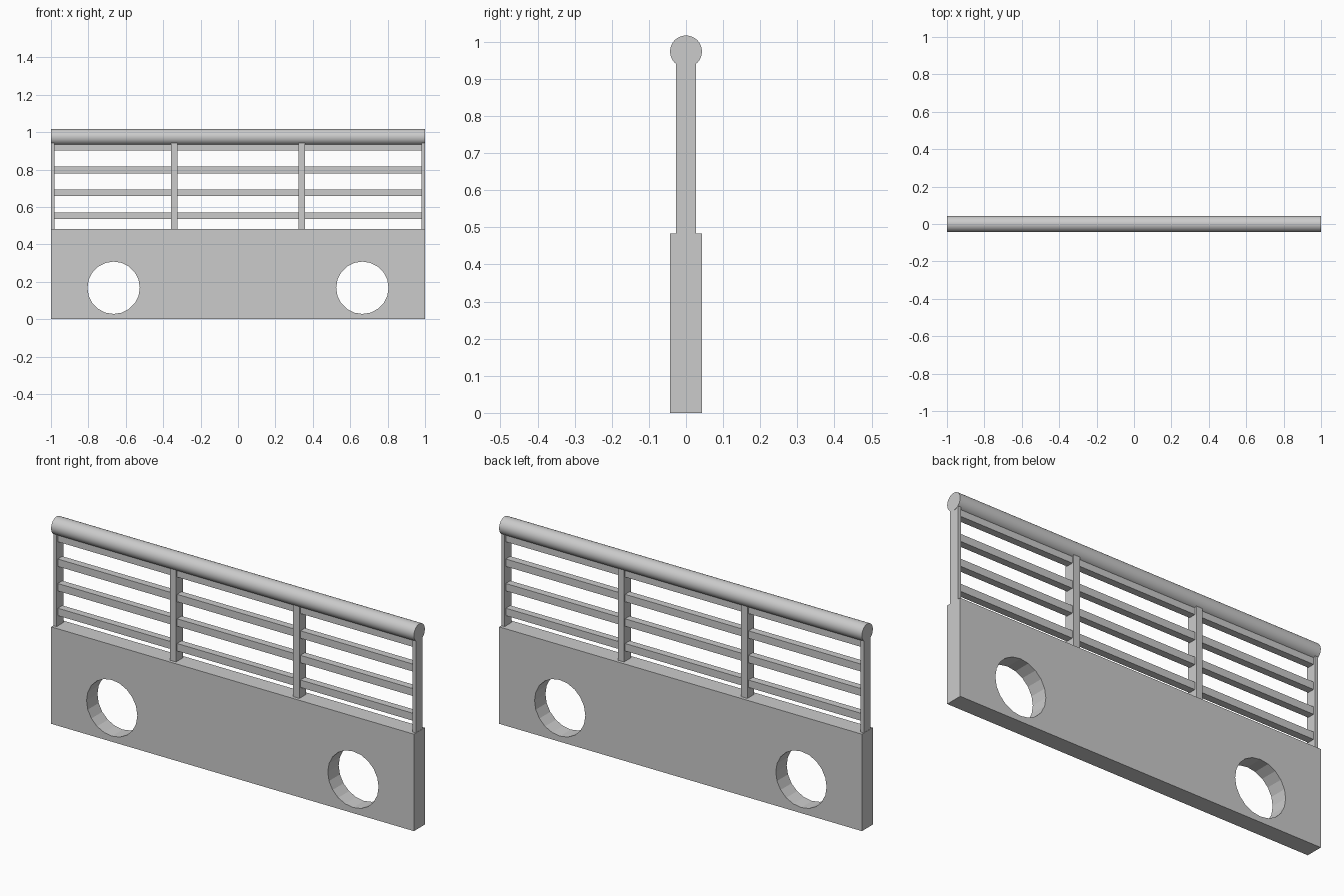
import bpy, math

if "Cube" in bpy.data.objects:
    bpy.data.objects.remove(bpy.data.objects["Cube"])

HALF_T = 0.043      # wall half thickness
WALL_TOP = 0.483
TUBE_Z, TUBE_R = 0.974, 0.043


def box(name, loc, size):
    bpy.ops.mesh.primitive_cube_add(size=1, location=loc)
    ob = bpy.context.object
    ob.name = name
    ob.scale = size
    bpy.ops.object.transform_apply(location=False, rotation=False, scale=True)
    return ob


def cylinder(name, loc, radius, depth, rot, sides):
    bpy.ops.mesh.primitive_cylinder_add(vertices=sides, radius=radius, depth=depth,
                                        location=loc, rotation=rot)
    ob = bpy.context.object
    ob.name = name
    return ob


# Solid lower wall with two round openings
wall = box("wall", (0, 0, WALL_TOP / 2), (2, HALF_T * 2, WALL_TOP))
for side in (-1, 1):
    cutter = cylinder("opening_cutter", (side * 0.665, 0, 0.168), 0.14, 0.3,
                      (math.pi / 2, 0, 0), 20)
    cutter.hide_render = True
    cutter.hide_viewport = False
    cutter.display_type = 'WIRE'
    mod = wall.modifiers.new("opening", 'BOOLEAN')
    mod.operation = 'DIFFERENCE'
    mod.solver = 'EXACT'
    mod.object = cutter

# Posts: full width inside, half width at the ends
post_h = TUBE_Z - 0.02 - WALL_TOP
post_z = WALL_TOP + post_h / 2
for side in (-1, 1):
    box("middle_post", (side * 0.34, 0, post_z), (0.034, 0.054, post_h))
    box("end_post", (side * 0.99, 0, post_z), (0.018, 0.054, post_h))

# Horizontal bars, one per bay between the posts
bays = [(-0.981, -0.357), (-0.323, 0.323), (0.357, 0.981)]
for z in (0.553, 0.676, 0.798, 0.921):
    for a, b in bays:
        box("bar", ((a + b) / 2, 0, z), (b - a, 0.036, 0.037))

# Round handrail
cylinder("handrail", (0, 0, TUBE_Z), TUBE_R, 2, (0, math.pi / 2, 0), 32)
bpy.ops.object.shade_smooth_by_angle(angle=math.radians(35))
